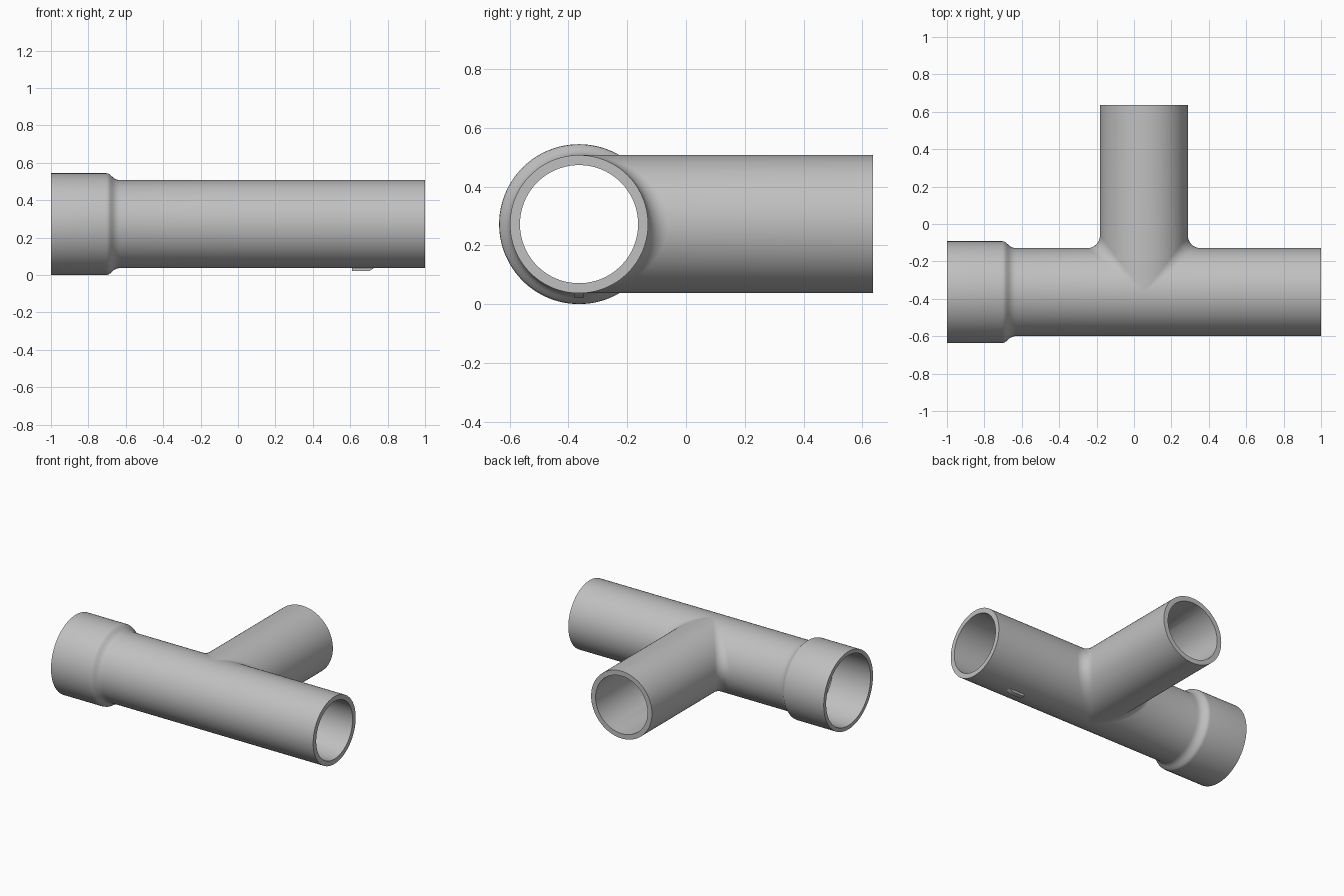
import bpy, bmesh
from math import sin, cos, pi
from mathutils import Vector

cube = bpy.data.objects.get("Cube")
if cube:
    bpy.data.objects.remove(cube)

CENTER = Vector((0.053, -0.364, 0.272))   # where the two pipe axes cross
R, BORE, FILLET = 0.235, 0.201, 0.068
K = R + FILLET
STEPS = 128

grey = bpy.data.materials.new("pipe grey")
grey.use_nodes = True
color = (0.53, 0.53, 0.53, 1)
grey.diffuse_color = color
grey.node_tree.nodes["Principled BSDF"].inputs["Base Color"].default_value = color


def add_grid(bm, rows):
    """Join neighbouring rows of points with quads."""
    verts = [[bm.verts.new(p) for p in row] for row in rows]
    for a, b in zip(verts, verts[1:]):
        for i in range(len(a) - 1):
            bm.faces.new((a[i], a[i + 1], b[i + 1], b[i]))


def finish(bm, name, location):
    bmesh.ops.remove_doubles(bm, verts=bm.verts, dist=0.0001)
    bmesh.ops.recalc_face_normals(bm, faces=bm.faces)
    mesh = bpy.data.meshes.new(name)
    bm.to_mesh(mesh)
    bm.free()
    obj = bpy.data.objects.new(name, mesh)
    obj.location = location
    mesh.materials.append(grey)
    bpy.context.collection.objects.link(obj)
    bpy.ops.object.select_all(action="DESELECT")
    obj.select_set(True)
    bpy.context.view_layer.objects.active = obj
    bpy.ops.object.shade_smooth_by_angle(angle=pi / 5)
    return obj


# Wall profiles from the outside to the bore: (position along x, radius)
spigot = [(1.0, R), (1.0, BORE)]
socket = [(-0.63, R), (-0.645, 0.237), (-0.66, 0.243), (-0.672, 0.253),
          (-0.685, 0.265), (-0.693, 0.27), (-0.705, 0.272), (-1.0, 0.272),
          (-1.0, 0.245), (-0.71, 0.245), (-0.68, BORE)]

bm = bmesh.new()
angles = [2 * pi * i / STEPS for i in range(STEPS + 1)]

# Main pipe halves, trimmed where the branch opens
for side, profile in ((1, spigot), (-1, socket)):
    rows = []
    for t in angles:
        c, s = cos(t), sin(t)
        opening = side * max(c, 0)
        path = [(K * opening, R)]
        path += [(x - CENTER.x, r) for x, r in profile]
        path += [(BORE * opening, BORE)]
        rows.append([(x, r * c, r * s) for x, r in path])
    add_grid(bm, rows)

# Branch pipe
end = 0.636 - CENTER.y
rows = []
for t in angles:
    c, s = cos(t), sin(t)
    path = [(K * abs(c), R), (end, R), (end, BORE), (BORE * abs(c), BORE)]
    rows.append([(r * c, y, r * s) for y, r in path])
add_grid(bm, rows)

# Rolled fillets in the two crotches, fading out at top and bottom
for side in (1, -1):
    rows = []
    for i in range(STEPS // 2 + 1):
        t = -pi / 2 + 2 * pi * i / STEPS
        c, s = cos(t), sin(t)
        ball = Vector((side * K * c, K * c, K * s))
        n_main, n_branch = Vector((0, c, s)), Vector((side * c, 0, s))
        rows.append([ball - FILLET * n_main.lerp(n_branch, u / 10).normalized()
                     for u in range(11)])
    add_grid(bm, rows)
finish(bm, "tee_pipe", CENTER)

# Small locating tab under the spigot end, sloped at its outer end
bm = bmesh.new()
outline = [(0.61, 0.05), (0.61, 0.022), (0.705, 0.022), (0.73, 0.04), (0.73, 0.05)]
face = bm.faces.new([bm.verts.new((x, -0.017, z)) for x, z in outline])
extruded = bmesh.ops.extrude_face_region(bm, geom=[face])["geom"]
bmesh.ops.translate(bm, vec=(0, 0.034, 0),
                    verts=[v for v in extruded if isinstance(v, bmesh.types.BMVert)])
finish(bm, "locating_tab", (0, CENTER.y, 0))
